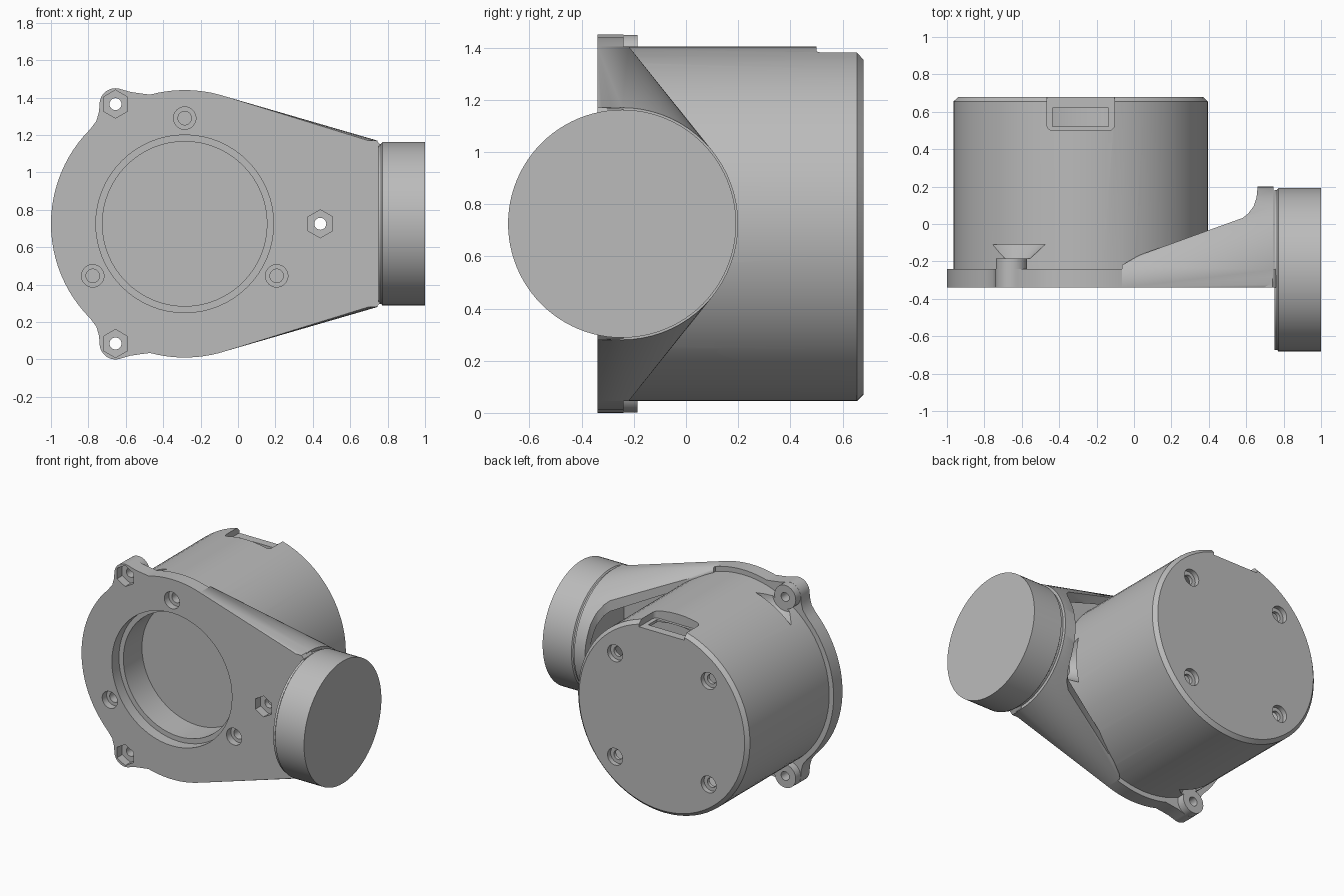
import bpy, bmesh
from math import radians, cos, sin, pi
from mathutils import Matrix, Vector

if bpy.data.objects.get("Cube"):
    bpy.data.objects.remove(bpy.data.objects["Cube"])

grey = bpy.data.materials.new("plain_grey")
grey.use_nodes = True
COL = (0.5, 0.5, 0.5, 1)
grey.diffuse_color = COL
grey.node_tree.nodes["Principled BSDF"].inputs["Base Color"].default_value = COL

CX, CZ = -0.285, 0.725           # drum axis
FRONT, PLATE_BACK, BACK = -0.34, -0.24, 0.68
DRUM_R, PLATE_R = 0.68, 0.715
EAR_X, EAR_DZ = -0.655, 0.64
DISC_Y, COLLAR_R = -0.245, 0.445


def finish(bm, name):
    bmesh.ops.recalc_face_normals(bm, faces=bm.faces)
    me = bpy.data.meshes.new(name)
    bm.to_mesh(me)
    bm.free()
    ob = bpy.data.objects.new(name, me)
    bpy.context.collection.objects.link(ob)
    me.materials.append(grey)
    return ob


def lathe(name, profile, origin, axis="Y", seg=64):
    """Solid of revolution from (radius, position) pairs along an axis."""
    bm = bmesh.new()
    rings = []
    for r, t in profile:
        ring = []
        for i in range(seg):
            a = 2 * pi * i / seg
            u, v = r * sin(a), r * cos(a)
            p = (u, t, v) if axis == "Y" else (t, u, v)
            ring.append(bm.verts.new(Vector(p) + Vector(origin)))
        rings.append(ring)
    for a, b in zip(rings, rings[1:]):
        for i in range(seg):
            j = (i + 1) % seg
            bm.faces.new((a[i], a[j], b[j], b[i]))
    bm.faces.new(rings[0])
    bm.faces.new(rings[-1])
    return finish(bm, name)


def prism(name, pts, axis, lo, hi):
    """Extrude an outline: (x, z) along Y, or (x, y) along Z."""
    bm = bmesh.new()
    place = (lambda p: (p[0], lo, p[1])) if axis == "Y" else (lambda p: (p[0], p[1], lo))
    face = bm.faces.new([bm.verts.new(place(p)) for p in pts])
    out = bmesh.ops.extrude_face_region(bm, geom=[face])
    move = (0, hi - lo, 0) if axis == "Y" else (0, 0, hi - lo)
    bmesh.ops.translate(bm, vec=move, verts=[v for v in out["geom"] if isinstance(v, bmesh.types.BMVert)])
    return finish(bm, name)


def box(name, lo, hi, round_z=0):
    lo, hi = Vector(lo), Vector(hi)
    bm = bmesh.new()
    bmesh.ops.create_cube(bm, size=1, matrix=Matrix.Translation((lo + hi) / 2) @ Matrix.Diagonal((*(hi - lo), 1)))
    if round_z:
        edges = [e for e in bm.edges if abs(e.verts[0].co.z - e.verts[1].co.z) > 0.01]
        bmesh.ops.bevel(bm, geom=edges, offset=round_z, segments=5, profile=0.5, affect="EDGES")
    return finish(bm, name)


def combine(ob, other, op):
    mod = ob.modifiers.new(op, "BOOLEAN")
    mod.operation, mod.object, mod.solver = op, other, "EXACT"
    bpy.context.view_layer.objects.active = ob
    bpy.ops.object.modifier_apply(modifier=mod.name)
    bpy.data.objects.remove(other)


def cut(ob, other):
    combine(ob, other, "DIFFERENCE")


def join(ob, other):
    combine(ob, other, "UNION")


def arc(cx, cz, r, a0, a1, n):
    return [(cx + r * cos(radians(a0 + (a1 - a0) * i / n)),
             cz + r * sin(radians(a0 + (a1 - a0) * i / n))) for i in range(n + 1)]


# Face plate: round left side, two ears, tapering to the arm end
half = arc(CX, 0, PLATE_R, 180, 135, 12)
half += [(-0.757, 0.55), (-0.743, 0.6)]
half += arc(EAR_X, EAR_DZ, 0.085, 175, 70, 10)
half += [(-0.575, 0.705), (-0.52, 0.697)]
half += arc(CX, 0, PLATE_R, 105, 72, 10)
half += [(0.66, COLLAR_R), (0.74, COLLAR_R), (0.76, 0.425)]
outline = [(x, CZ + z) for x, z in half] + [(x, CZ - z) for x, z in reversed(half[1:])]
body = prism("gearbox_housing", outline, "Y", FRONT, PLATE_BACK)


# Tapered arm: hull between plate edge and round collar, trimmed by a slope
def arm_hull(name, inset, y0, x_end):
    bm = bmesh.new()
    for s in (1, -1):
        for y in (y0, PLATE_BACK + 0.02):
            bm.verts.new((-0.064, y, CZ + s * (DRUM_R - inset)))
    for i in range(72):
        a = 2 * pi * i / 72
        for x, r in ((0.66, COLLAR_R), (x_end, COLLAR_R), (x_end + 0.015, COLLAR_R - 0.015)):
            r -= inset
            bm.verts.new((min(x, x_end), max(DISC_Y + r * cos(a), y0), CZ + r * sin(a)))
    res = bmesh.ops.convex_hull(bm, input=bm.verts)
    junk = {v for v in res["geom_interior"] + res["geom_unused"] if isinstance(v, bmesh.types.BMVert)}
    bmesh.ops.delete(bm, geom=list(junk), context="VERTS")
    bmesh.ops.dissolve_limit(bm, angle_limit=0.01, verts=bm.verts, edges=bm.edges)
    return finish(bm, name)


arm = arm_hull("arm", 0, FRONT, 0.745)
slope = [(-0.3, -0.4), (-0.3, -0.285), (0.58, 0.032), (0.61, 0.055), (0.64, 0.095),
         (0.655, 0.14), (0.66, 0.19), (0.66, 0.3), (0.8, 0.3), (0.8, -0.4)]
combine(arm, prism("slope", slope, "Z", -0.2, 1.7), "INTERSECT")
cut(arm, arm_hull("arm_pocket", 0.05, PLATE_BACK, 0.66))
join(body, arm)

# Motor drum with chamfered back
join(body, lathe("drum", [(DRUM_R, FRONT + 0.03), (DRUM_R, BACK - 0.025), (DRUM_R - 0.025, BACK)],
                 (CX, 0, CZ), seg=72))

# Ear bosses, with flared clearance behind every bolt
bolts = [(EAR_X, CZ + EAR_DZ), (EAR_X, CZ - EAR_DZ), (0.44, CZ)]
for x, z in bolts:
    if x < 0:
        join(body, lathe("ear_boss", [(0.084, FRONT + 0.02), (0.084, -0.185)], (x, 0, z), seg=32))
    y = -0.185 if x < 0 else PLATE_BACK
    cut(body, lathe("clearance", [(0.1, y), (0.18, -0.11)], (x, 0, z), seg=32))

# Stepped front bore and rear cavity
cut(body, lathe("bore", [(0.475, FRONT - 0.1), (0.475, -0.26), (0.44, -0.26), (0.44, -0.05)], (CX, 0, CZ)))
cut(body, lathe("cavity", [(0.61, 0.1), (0.61, 0.62)], (CX, 0, CZ)))

# Cable notch at the top of the drum's back edge
cut(body, box("notch", (CX - 0.18, 0.5, 1.335), (CX + 0.18, 0.9, 1.6), 0.03))
cut(body, box("notch_opening", (CX - 0.15, 0.52, 1.2), (CX + 0.15, 0.62, 1.6)))

# Hex nut pockets with through holes
for x, z in bolts:
    cut(body, lathe("nut_pocket", [(0.075, FRONT - 0.1), (0.075, FRONT + 0.06)], (x, 0, z), seg=6))
    cut(body, lathe("bolt_hole", [(0.032, FRONT - 0.1), (0.032, -0.15)], (x, 0, z), seg=24))

# Counterbored screw holes, front and back
for a in (90, 209.5, 330.5):
    x, z = CX + 0.565 * cos(radians(a)), CZ + 0.565 * sin(radians(a))
    cut(body, lathe("front_screw", [(0.06, FRONT - 0.1), (0.06, FRONT + 0.05), (0.036, FRONT + 0.05),
                                    (0.036, FRONT + 0.2)], (x, 0, z), seg=32))
for sx in (-0.37, 0.37):
    for sz in (-0.37, 0.37):
        cut(body, lathe("back_screw", [(0.06, BACK + 0.1), (0.06, BACK - 0.035), (0.034, BACK - 0.035),
                                       (0.034, BACK - 0.12)], (CX + sx, 0, CZ + sz), seg=32))

# Output disc on the arm end
disc = lathe("output_disc", [(0.428, 0.75), (0.428, 0.765), (0.437, 0.772), (0.437, 1.0)],
             (0, DISC_Y, CZ), axis="X", seg=96)

for ob in (body, disc):
    bpy.ops.object.select_all(action="DESELECT")
    ob.select_set(True)
    bpy.context.view_layer.objects.active = ob
    bpy.ops.object.shade_smooth_by_angle(angle=radians(25))
